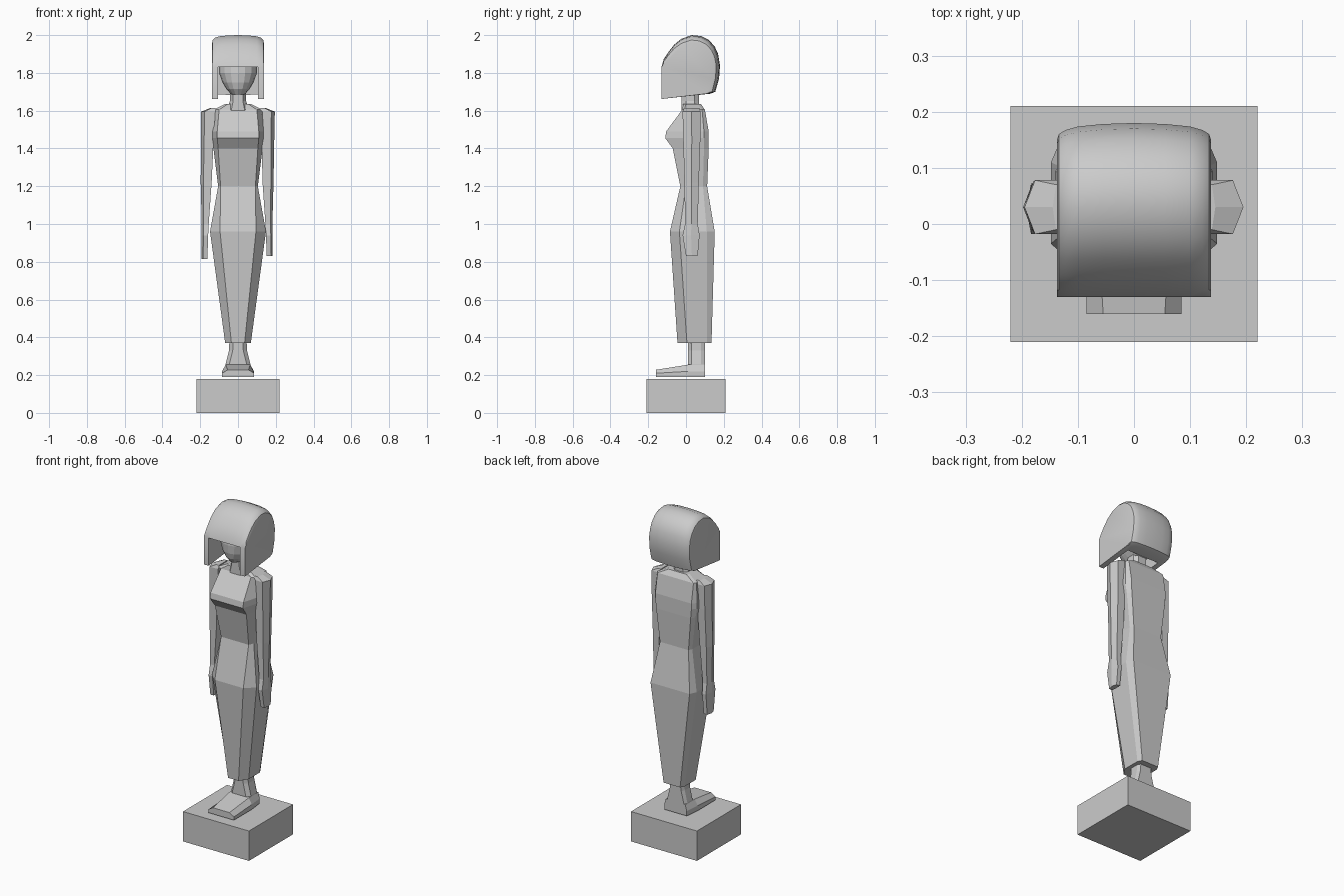
import bpy, bmesh, math

if "Cube" in bpy.data.objects:
    bpy.data.objects.remove(bpy.data.objects["Cube"])


def loft(name, rings):
    """Skin a list of equal-length point rings and cap both ends."""
    bm = bmesh.new()
    vs = [[bm.verts.new(p) for p in r] for r in rings]
    n = len(rings[0])
    for a, b in zip(vs, vs[1:]):
        for i in range(n):
            j = (i + 1) % n
            bm.faces.new((a[i], a[j], b[j], b[i]))
    bm.faces.new(vs[0][::-1])
    bm.faces.new(vs[-1])
    bmesh.ops.recalc_face_normals(bm, faces=bm.faces)
    me = bpy.data.meshes.new(name)
    bm.to_mesh(me)
    bm.free()
    ob = bpy.data.objects.new(name, me)
    bpy.context.collection.objects.link(ob)
    return ob


def octagon(z, front_w, front_y, side_w, side_y0, side_y1, back_w, back_y):
    half = [(front_w, front_y), (side_w, side_y0), (side_w, side_y1), (back_w, back_y)]
    pts = half + [(-x, y) for x, y in reversed(half)]
    return [(x, y, z) for x, y in pts]


def box(name, x, y0, y1, z0, z1):
    return loft(name, [[(-x, y0, z), (x, y0, z), (x, y1, z), (-x, y1, z)] for z in (z0, z1)])


# Plinth
box("plinth", 0.22, -0.21, 0.21, 0, 0.18)

# Joined feet, lofted from toe to heel, and the ankle above
feet = []
for y, w, zs, wt, zt in [(-0.16, 0.085, 0.21, 0.055, 0.228),
                         (0.01, 0.085, 0.22, 0.065, 0.255),
                         (0.10, 0.075, 0.22, 0.065, 0.255)]:
    feet.append([(-w, y, 0.19), (w, y, 0.19), (w, y, zs),
                 (wt, y, zt), (-wt, y, zt), (-w, y, zs)])
loft("feet", feet)
loft("ankles", [octagon(z, w - 0.02, 0.01, w, 0.03, 0.08, w - 0.01, 0.10)
                for z, w in [(0.20, 0.07), (0.26, 0.065), (0.33, 0.048), (0.39, 0.045)]])

# Long dress, from hem to shoulders
loft("dress", [octagon(*s) for s in [
    (0.37, 0.035, -0.045, 0.068, 0.005, 0.11, 0.055, 0.135),
    (0.96, 0.095, -0.085, 0.148, -0.035, 0.11, 0.13, 0.152),
    (1.20, 0.092, -0.03, 0.105, 0.00, 0.09, 0.095, 0.112),
    (1.40, 0.105, -0.07, 0.13, 0.00, 0.095, 0.115, 0.12),
    (1.455, 0.11, -0.11, 0.14, 0.00, 0.095, 0.12, 0.12),
    (1.49, 0.11, -0.105, 0.14, 0.00, 0.095, 0.12, 0.12),
    (1.605, 0.10, -0.02, 0.13, -0.01, 0.085, 0.12, 0.10),
    (1.635, 0.055, -0.015, 0.07, 0.0, 0.065, 0.06, 0.08)]])

# Neck
loft("neck", [octagon(z, w * 0.6, -0.025, w, 0.0, 0.045, w * 0.6, 0.068)
              for z, w in [(1.60, 0.06), (1.65, 0.043), (1.75, 0.043)]])

# Arms, with the left hanging slightly wider than the right
for name, s, dx, dz in [("right_arm", -1, 0.01, -0.015), ("left_arm", 1, 0.0, 0.0)]:
    rings = []
    for z, xi, xo, y0, y1 in [(0.83, 0.152, 0.182, 0.0, 0.062),
                              (0.94, 0.148, 0.182, -0.018, 0.072),
                              (1.00, 0.145, 0.182, -0.005, 0.062),
                              (1.22, 0.13, 0.188, -0.008, 0.068),
                              (1.45, 0.125, 0.192, -0.015, 0.076),
                              (1.595, 0.12, 0.195, -0.018, 0.078),
                              (1.615, 0.12, 0.145, -0.01, 0.07)]:
        k = dx * min(1, max(0, (1.6 - z) / 0.4))
        xi, xo, ym = xi + k, xo + k, (y0 + y1) / 2
        xm = xo - 0.25 * (xo - xi)
        zz = z + (dz if z < 0.9 else 0)
        rings.append([(s * x, y, zz) for x, y in
                      [(xi, y0), (xm, y0), (xo, ym), (xm, y1), (xi, y1)]])
loft_rings = rings
for name, s, dx, dz in [("right_arm", -1, 0.01, -0.015), ("left_arm", 1, 0.0, 0.0)]:
    pts = []
    for r in loft_rings:
        z = r[0][2]
        k = dx * min(1, max(0, (1.6 - z) / 0.4))
        pts.append([(s * (x + k), y, z + (dz if z < 0.9 else 0)) for x, y, z in r])
    loft(name, pts)

# Face, rounded at the front and tapering to the chin
face = []
for z, w, yf in [(1.685, 0.035, -0.06), (1.715, 0.062, -0.082), (1.75, 0.083, -0.092),
                 (1.80, 0.10, -0.096), (1.86, 0.10, -0.09)]:
    front = [(w * math.cos(a), yf * math.sin(a), z)
             for a in [math.pi * i / 8 for i in range(9)]]
    face.append(front + [(-w, 0.07, z), (w, 0.07, z)])
loft("face", face)

# Bob haircut: side profile lofted across the width, drawn in towards the sides
PROFILE = [(-0.13, 1.662), (-0.13, 1.83), (-0.118, 1.872), (-0.092, 1.912), (-0.062, 1.95),
           (-0.025, 1.98), (0.03, 2.0), (0.08, 1.995), (0.12, 1.975), (0.152, 1.94),
           (0.17, 1.90), (0.18, 1.84), (0.175, 1.77), (0.155, 1.70), (0.13, 1.69)]
half = [(0.137, 0.84, 0.84), (0.134, 0.89, 0.90), (0.122, 0.93, 0.945),
        (0.10, 0.965, 0.975), (0.055, 0.99, 0.993), (0.0, 1.0, 1.0)]
stations = [(-x, a, b) for x, a, b in half] + half[-2::-1]
rings = []
for x, sy, sz in stations:
    ring = []
    for y, z in PROFILE:
        zz = 1.74 + (z - 1.74) * sz if z > 1.84 else z
        ring.append((x, y * sy if y > 0 else y, zz))
    rings.append(ring)
hair = loft("hair", rings)

# Opening for the face, leaving side locks and a fringe
cutter = box("face_opening_cutter", 0.105, -0.3, 0.075, 1.5, 1.83)
cutter.hide_render = True
cutter.hide_viewport = True
mod = hair.modifiers.new("face_opening", 'BOOLEAN')
mod.operation = 'DIFFERENCE'
mod.solver = 'EXACT'
mod.object = cutter
bpy.context.view_layer.objects.active = hair
hair.select_set(True)
bpy.ops.object.modifier_apply(modifier=mod.name)
bpy.data.objects.remove(cutter, do_unlink=True)
bpy.ops.object.shade_smooth_by_angle(angle=math.radians(30))
